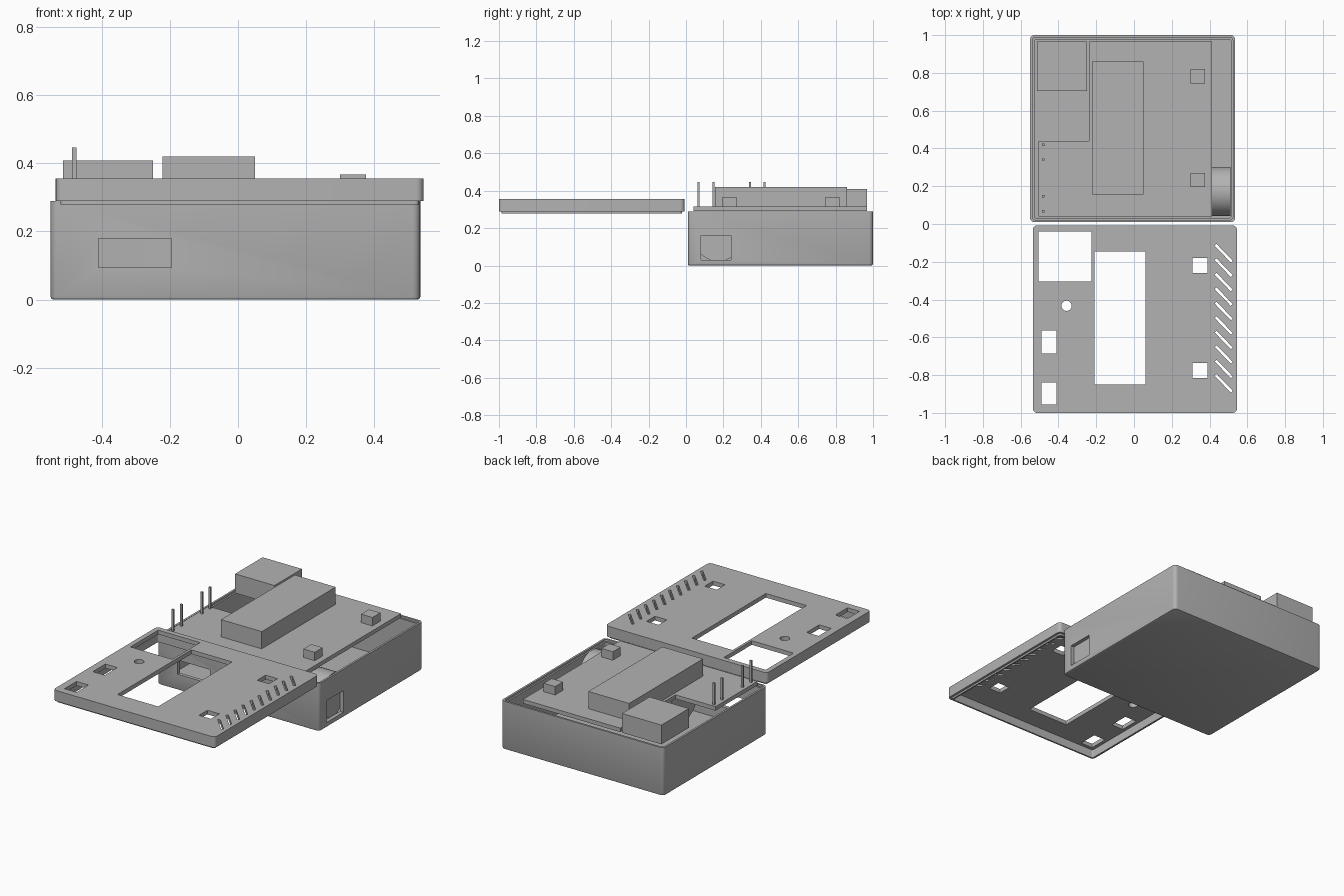
import bpy, bmesh, math
from mathutils import Matrix, Vector

old = bpy.data.objects.get("Cube")
if old:
    bpy.data.objects.remove(old, do_unlink=True)

grey = bpy.data.materials.new("plain_grey")
grey.use_nodes = True
grey.diffuse_color = (0.45, 0.45, 0.45, 1)
grey.node_tree.nodes["Principled BSDF"].inputs["Base Color"].default_value = grey.diffuse_color


def finish(name, bm):
    mesh = bpy.data.meshes.new(name)
    bmesh.ops.recalc_face_normals(bm, faces=bm.faces)
    bm.to_mesh(mesh)
    bm.free()
    mesh.materials.append(grey)
    ob = bpy.data.objects.new(name, mesh)
    bpy.context.collection.objects.link(ob)
    return ob


def slab(name, x, y, z, radius=0, foot=0, turn=0):
    """Box from ranges, with rounded upright corners and a rounded foot."""
    lo, hi = Vector((x[0], y[0], z[0])), Vector((x[1], y[1], z[1]))
    bm = bmesh.new()
    bmesh.ops.create_cube(bm, size=1)
    bmesh.ops.scale(bm, vec=hi - lo, verts=bm.verts)
    if radius:
        upright = [e for e in bm.edges if abs(e.verts[0].co.z - e.verts[1].co.z) > 1e-4]
        bmesh.ops.bevel(bm, geom=upright, offset=radius, segments=5, profile=0.5, affect='EDGES')
    if foot:
        base = min(v.co.z for v in bm.verts)
        rim = [e for e in bm.edges if all(abs(v.co.z - base) < 1e-4 for v in e.verts)]
        bmesh.ops.bevel(bm, geom=rim, offset=foot, segments=2, profile=0.5, affect='EDGES')
    bm.transform(Matrix.Translation((lo + hi) / 2) @ Matrix.Rotation(turn, 4, 'Z'))
    return finish(name, bm)


def rod(name, centre, radius, depth, axis='Z'):
    bm = bmesh.new()
    bmesh.ops.create_cone(bm, cap_ends=True, segments=40, radius1=radius, radius2=radius, depth=depth)
    spin = Matrix.Rotation(math.pi / 2, 4, 'Y') if axis == 'X' else Matrix()
    bm.transform(Matrix.Translation(centre) @ spin)
    return finish(name, bm)


def combine(target, tool, operation='DIFFERENCE'):
    mod = target.modifiers.new("shape", 'BOOLEAN')
    mod.operation, mod.object, mod.solver = operation, tool, 'EXACT'
    bpy.context.view_layer.objects.active = target
    bpy.ops.object.modifier_apply(modifier=mod.name)
    bpy.data.objects.remove(tool, do_unlink=True)


def inset(span, d):
    return (span[0] + d, span[1] - d)


def smooth(ob):
    bpy.ops.object.select_all(action='DESELECT')
    ob.select_set(True)
    bpy.context.view_layer.objects.active = ob
    bpy.ops.object.shade_smooth_by_angle(angle=math.radians(35))


# Open case with a stepped rim and two ports
bx, by = (-0.55, 0.535), (0.01, 1.0)
case = slab("case", bx, by, (0, 0.29), 0.022, 0.008)
combine(case, slab("cutter", inset(bx, 0.022), inset(by, 0.022), (0.02, 0.4), 0.01))
combine(case, slab("cutter", inset(bx, 0.012), inset(by, 0.012), (0.278, 0.4), 0.015))
combine(case, slab("cutter", (-0.41, -0.195), (-0.05, 0.036), (0.095, 0.18)))
combine(case, slab("cutter", (0.505, 0.6), (0.08, 0.24), (0.03, 0.16)))
smooth(case)

# Lid with a lip, hollow underneath
lx, ly = (-0.535, 0.545), (-1.0, -0.008)
lid = slab("lid", lx, ly, (0.29, 0.355), 0.022)
combine(lid, slab("lip", inset(lx, 0.014), inset(ly, 0.014), (0.279, 0.3), 0.012), 'UNION')
combine(lid, slab("cutter", inset(lx, 0.024), inset(ly, 0.024), (0.2, 0.33), 0.008))

# Lid openings: screen, socket, four small windows
through = (0.31, 0.4)
windows = [((-0.21, 0.062), (-0.85, -0.145)), ((-0.505, -0.225), (-0.305, -0.04)),
           ((-0.49, -0.41), (-0.685, -0.565)), ((-0.49, -0.41), (-0.955, -0.84)),
           ((0.31, 0.39), (-0.26, -0.18)), ((0.31, 0.39), (-0.815, -0.735))]
for wx, wy in windows:
    combine(lid, slab("cutter", wx, wy, through))
combine(lid, rod("cutter", (-0.357, -0.433, 0.35), 0.027, 0.1))

# Diagonal vent slots
for i in range(10):
    y = -0.155 - i * 0.0765
    combine(lid, slab("cutter", (0.413, 0.537), (y - 0.007, y + 0.007), through, turn=math.radians(-46)))
smooth(lid)

# Circuit board with a notched corner
outline = [(-0.505, 0.04), (0.412, 0.04), (0.412, 0.967), (-0.238, 0.967), (-0.238, 0.44), (-0.505, 0.44)]
bm = bmesh.new()
face = bm.faces.new([bm.verts.new((x, y, 0.292)) for x, y in outline])
top = bmesh.ops.extrude_face_region(bm, geom=[face])["geom"]
bmesh.ops.translate(bm, vec=(0, 0, 0.024), verts=[v for v in top if isinstance(v, bmesh.types.BMVert)])
finish("circuit_board", bm)

# Parts standing on the board
slab("screen_block", (-0.222, 0.05), (0.155, 0.86), (0.314, 0.42))
slab("socket_block", (-0.513, -0.25), (0.705, 0.967), (0.292, 0.408))
for name, y in (("front_button", 0.195), ("rear_button", 0.745)):
    slab(name, (0.3, 0.376), (y, y + 0.075), (0.314, 0.367))
for i, y in enumerate((0.067, 0.147, 0.342, 0.42)):
    slab(f"pin_{i + 1}", (-0.487, -0.474), (y - 0.006, y + 0.006), (0.314, 0.447))

# Battery lying under the board
smooth(rod("battery", (0.2, 0.172, 0.153), 0.13, 0.62, 'X'))
